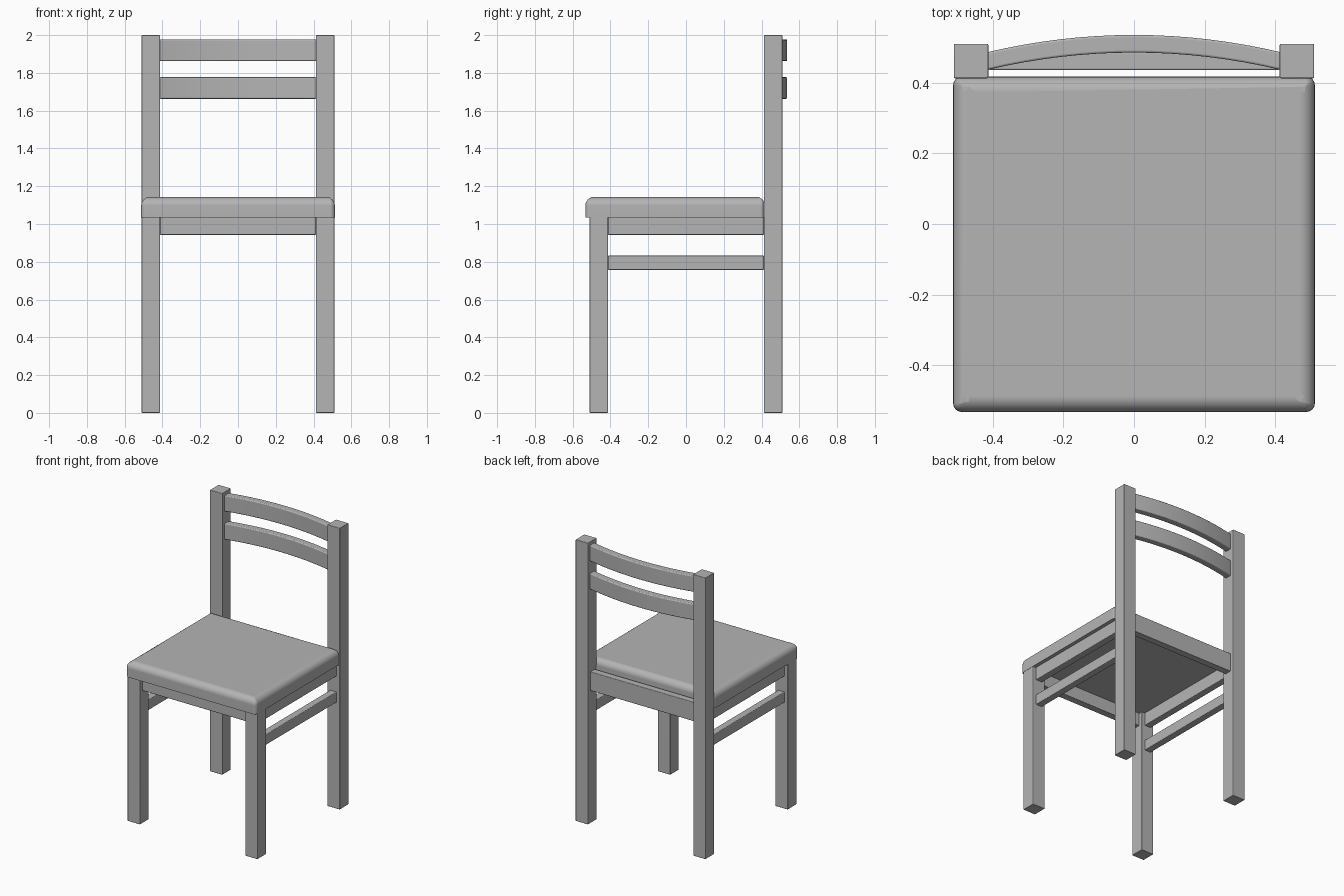
import bpy, bmesh, math

if "Cube" in bpy.data.objects:
    bpy.data.objects.remove(bpy.data.objects["Cube"])

LEG = 0.462     # leg centre offset in x and y
HALF = 0.049    # half leg width
RAIL = 0.025    # half rail thickness
INNER = LEG - HALF

grey = bpy.data.materials.new("dark_grey")
grey.diffuse_color = (0.46, 0.46, 0.46, 1)
grey.use_nodes = True
grey.node_tree.nodes["Principled BSDF"].inputs["Base Color"].default_value = grey.diffuse_color


def finish(name, bm, bevel=0.0, angle=35):
    bmesh.ops.recalc_face_normals(bm, faces=bm.faces)
    mesh = bpy.data.meshes.new(name)
    bm.to_mesh(mesh)
    bm.free()
    mesh.materials.append(grey)
    obj = bpy.data.objects.new(name, mesh)
    bpy.context.collection.objects.link(obj)
    if bevel:
        mod = obj.modifiers.new("soft_edges", 'BEVEL')
        mod.width = bevel
        mod.segments = 3
        mod.limit_method = 'ANGLE'
    bpy.ops.object.select_all(action='DESELECT')
    obj.select_set(True)
    bpy.context.view_layer.objects.active = obj
    bpy.ops.object.shade_smooth_by_angle(angle=math.radians(angle))
    # Keep the broad faces flat in shading
    normals = obj.modifiers.new("flat_faces", 'WEIGHTED_NORMAL')
    normals.keep_sharp = True
    return obj


def box_mesh(x0, x1, y0, y1, z0, z1):
    bm = bmesh.new()
    bmesh.ops.create_cube(bm, size=1)
    for v in bm.verts:
        v.co.x = x1 if v.co.x > 0 else x0
        v.co.y = y1 if v.co.y > 0 else y0
        v.co.z = z1 if v.co.z > 0 else z0
    return bm


def box(name, *bounds, bevel=0.004):
    return finish(name, box_mesh(*bounds), bevel)


# Legs, side aprons and side stretchers, left and right
for side, s in (("left", -1), ("right", 1)):
    x = s * LEG
    box("front_leg_" + side, x - HALF, x + HALF, -LEG - HALF, -LEG + HALF, 0, 1.04)
    box("back_leg_" + side, x - HALF, x + HALF, LEG - HALF, LEG + HALF, 0, 2.0)
    box("side_apron_" + side, x - RAIL, x + RAIL, -INNER, INNER, 0.943, 1.04)
    box("side_stretcher_" + side, x - RAIL, x + RAIL, -INNER, INNER, 0.757, 0.832)

# Front apron, and a taller back apron that closes the gap behind the seat
box("front_apron", -INNER, INNER, -LEG - RAIL, -LEG + RAIL, 0.943, 1.04)
box("back_apron", -INNER, INNER, LEG - RAIL, LEG + RAIL, 0.943, 1.04)

# Padded seat: rounded corners, then a generous round on the top rim
bm = box_mesh(-0.513, 0.513, -0.533, 0.418, 1.035, 1.142)
upright = [e for e in bm.edges if abs(e.verts[0].co.z - e.verts[1].co.z) > 0.05]
bmesh.ops.bevel(bm, geom=upright, offset=0.025, segments=4, profile=0.5, affect='EDGES')
rim = [e for e in bm.edges if all(v.co.z > 1.14 for v in e.verts)]
bmesh.ops.bevel(bm, geom=rim, offset=0.045, segments=6, profile=0.5,
                affect='EDGES', clamp_overlap=False)
bmesh.ops.remove_doubles(bm, verts=bm.verts, dist=0.0005)
finish("seat", bm)


# Curved backrest slats bowing to the rear
def slat(name, z0, z1, steps=16):
    bm = bmesh.new()
    rings = []
    for i in range(steps + 1):
        t = 2 * i / steps - 1
        x = t * (INNER + 0.003)
        y = LEG + 0.049 * (1 - t * t)
        rings.append([bm.verts.new((x, y + dy, z)) for dy, z in
                      ((-RAIL, z0), (RAIL, z0), (RAIL, z1), (-RAIL, z1))])
    for a, b in zip(rings, rings[1:]):
        for k in range(4):
            n = (k + 1) % 4
            bm.faces.new((a[k], a[n], b[n], b[k]))
    bm.faces.new(rings[0])
    bm.faces.new(rings[-1])
    finish(name, bm, 0.006)


slat("lower_back_slat", 1.663, 1.777)
slat("upper_back_slat", 1.863, 1.977)
for obj in bpy.data.objects:
    if obj.name == "back_apron":
        for v in obj.data.vertices:
            if v.co.z > 1:
                v.co.z = 1.078
